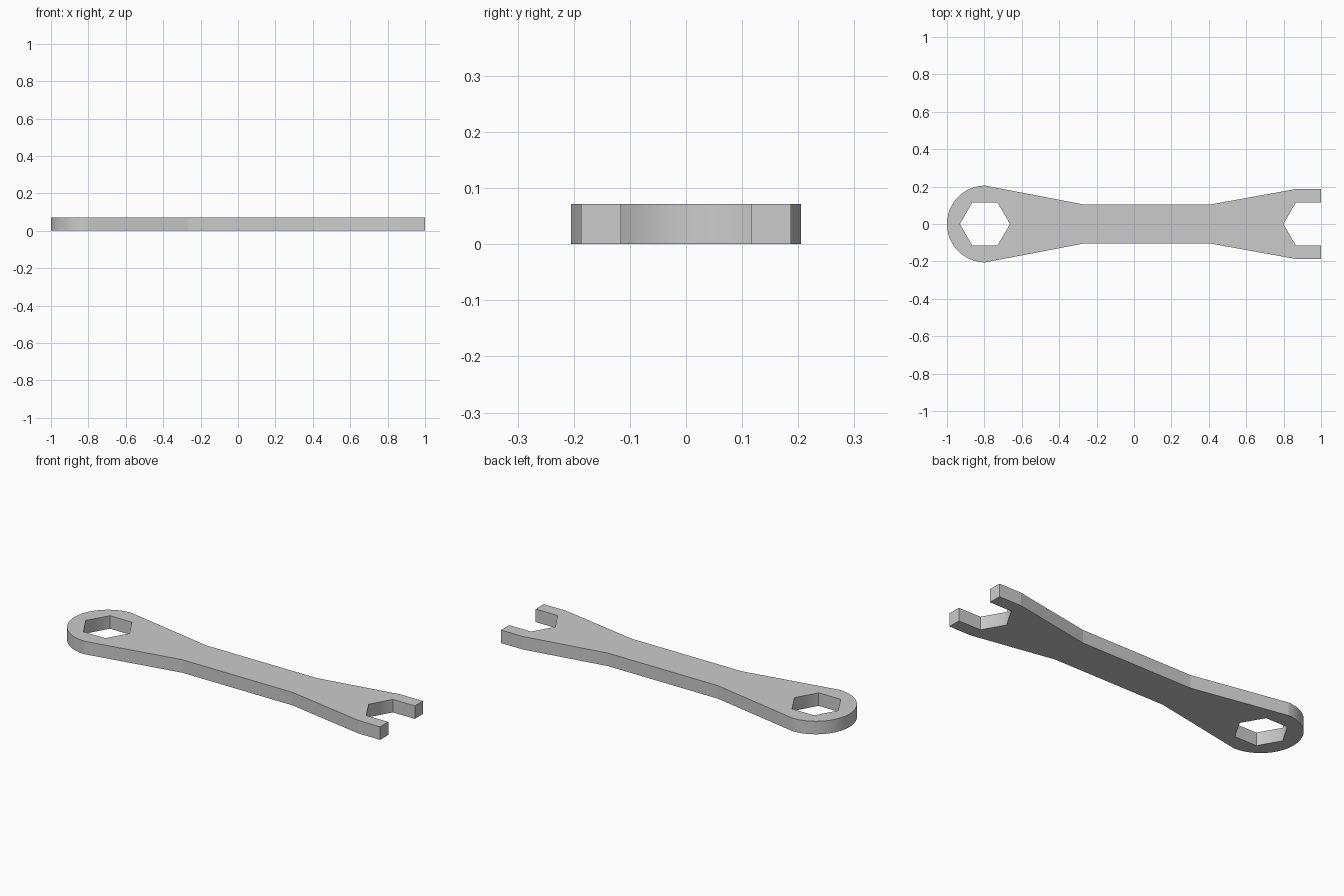
import bpy, bmesh
from math import sin, cos, pi, radians

if "Cube" in bpy.data.objects:
    bpy.data.objects.remove(bpy.data.objects["Cube"])

THICK = 0.072
HEX_R = 0.134
RING_X, RING_R = -0.795, 0.205
JAW_X = 0.933

steel = bpy.data.materials.new("grey_steel")
steel.use_nodes = True
grey = (0.6, 0.6, 0.6, 1)
steel.diffuse_color = grey
steel.node_tree.nodes["Principled BSDF"].inputs["Base Color"].default_value = grey


def arc(cx, r, start, end, steps):
    """Points on a circle centred on the x axis, angles in degrees."""
    angles = [radians(start + (end - start) * i / steps) for i in range(steps + 1)]
    return [(cx + r * cos(a), r * sin(a)) for a in angles]


# Half outline: ring end, waisted handle, open jaw, then back along the hex hole
hex_y = HEX_R * sin(pi / 3)
outline = arc(RING_X, RING_R, 180, 90, 24)
outline += [(-0.267, 0.104), (0.406, 0.104), (0.866, 0.187), (1, 0.187), (1, hex_y)]
outline += arc(JAW_X, HEX_R, 120, 180, 1)
outline += arc(RING_X - 0.002, HEX_R, 0, 180, 3)

# Extrude the half plate and open it along the centre line
bm = bmesh.new()
base = bm.faces.new([bm.verts.new((x, max(y, 0) if y > 1e-5 else 0, 0)) for x, y in outline])
top = bmesh.ops.extrude_face_region(bm, geom=[base], use_keep_orig=True)["geom"]
bmesh.ops.translate(bm, vec=(0, 0, THICK), verts=[v for v in top if isinstance(v, bmesh.types.BMVert)])
seam = [f for f in bm.faces if all(abs(v.co.y) < 1e-5 for v in f.verts)]
bmesh.ops.delete(bm, geom=seam, context="FACES")
bmesh.ops.recalc_face_normals(bm, faces=bm.faces)
if min(bm.faces, key=lambda f: f.calc_center_median().z).normal.z > 0:
    bmesh.ops.reverse_faces(bm, faces=bm.faces)

mesh = bpy.data.meshes.new("wrench")
bm.to_mesh(mesh)
bm.free()
mesh.materials.append(steel)
wrench = bpy.data.objects.new("wrench", mesh)
bpy.context.collection.objects.link(wrench)

# Mirror the other half
mirror = wrench.modifiers.new("mirror", "MIRROR")
mirror.use_axis = (False, True, False)
mirror.use_clip = True

# Smooth the round end, keep the edges sharp
bpy.context.view_layer.objects.active = wrench
wrench.select_set(True)
bpy.ops.object.shade_smooth_by_angle(angle=radians(8))
